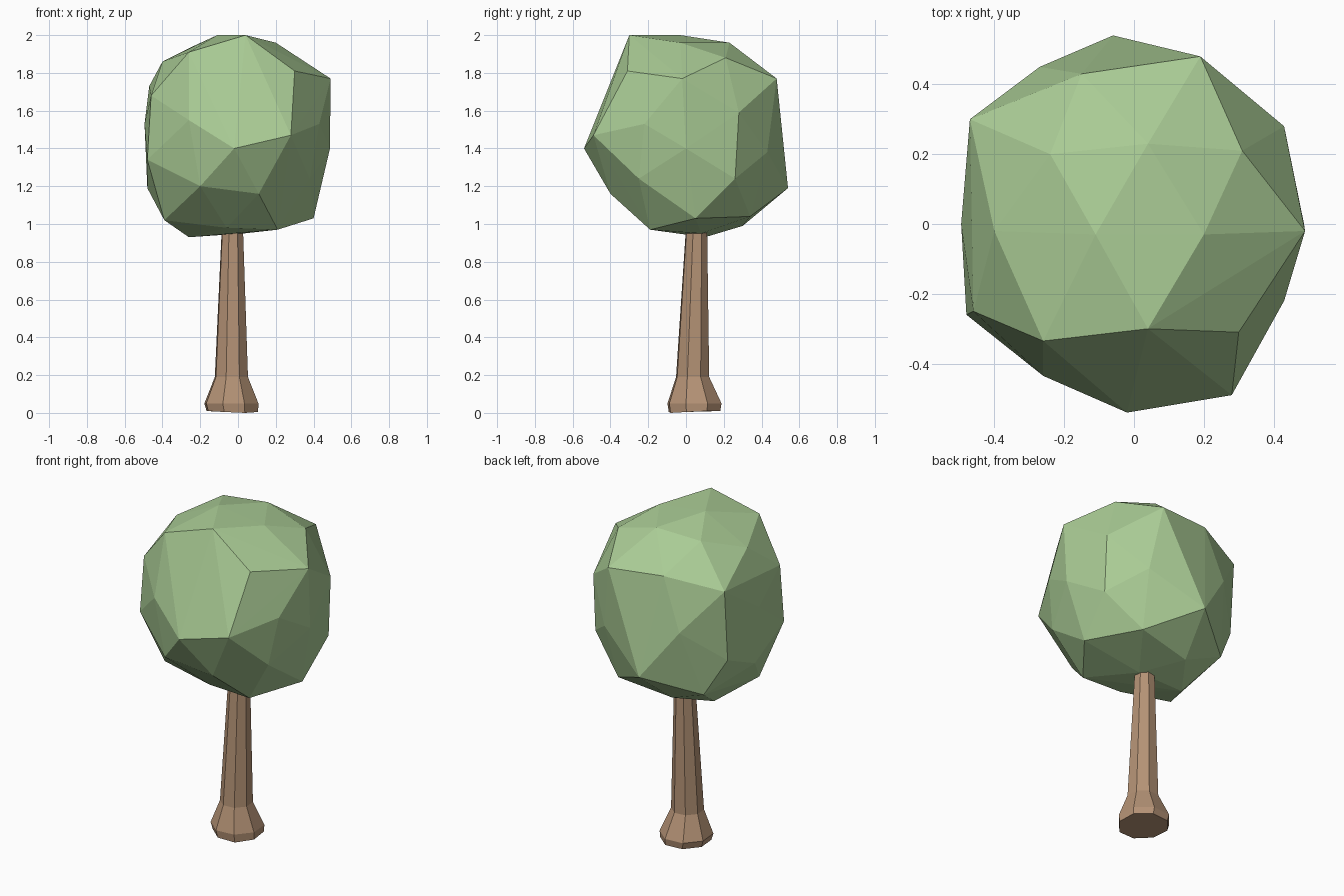
import bpy, bmesh, math


def material(name, color):
    mat = bpy.data.materials.new(name)
    mat.diffuse_color = color
    return mat


def add_object(name, bm, mat):
    bmesh.ops.recalc_face_normals(bm, faces=bm.faces)
    mesh = bpy.data.meshes.new(name)
    bm.to_mesh(mesh)
    bm.free()
    mesh.materials.append(mat)
    obj = bpy.data.objects.new(name, mesh)
    bpy.context.collection.objects.link(obj)


# Trunk: eight-sided tapering profile with a flared foot (x, y, radius, z)
SIDES = 8
TURN = math.radians(27.5)
bm = bmesh.new()
rings = []
for cx, cy, r, z in [(-0.03, 0.045, 0.143, 0.01), (-0.035, 0.045, 0.15, 0.05),
                     (-0.035, 0.035, 0.092, 0.19), (-0.03, 0.055, 0.06, 0.95),
                     (-0.03, 0.055, 0.055, 1.1)]:
    angles = [TURN + math.tau * i / SIDES for i in range(SIDES)]
    rings.append([bm.verts.new((cx + r * math.cos(a), cy + r * math.sin(a), z))
                  for a in angles])
for v, dz in zip(rings[0], (0, 0, 0, 0, 0, -0.005, -0.01, -0.005)):
    v.co.z += dz
for low, high in zip(rings, rings[1:]):
    for i in range(SIDES):
        j = (i + 1) % SIDES
        bm.faces.new((low[i], low[j], high[j], high[i]))
bm.faces.new(rings[0])
bm.faces.new(rings[-1])
add_object("trunk", bm, material("bark", (0.46, 0.29, 0.18, 1)))

# Crown: faceted hull around its corners, listed from top to bottom
corners = [
    (0.04, -0.30, 2.0), (-0.11, -0.03, 2.0), (0.20, -0.03, 1.96),
    (0.04, 0.23, 1.96), (-0.24, 0.20, 1.94), (-0.26, -0.335, 1.91),
    (0.31, 0.21, 1.88), (-0.40, -0.02, 1.86), (0.30, -0.31, 1.81),
    (-0.15, 0.43, 1.79), (0.49, -0.02, 1.77), (0.19, 0.48, 1.77),
    (-0.47, 0.30, 1.73), (-0.46, -0.25, 1.68), (0.43, 0.28, 1.59),
    (-0.26, -0.435, 1.55), (0.43, -0.22, 1.53), (-0.495, 0.0, 1.53),
    (0.05, 0.50, 1.50), (-0.27, 0.45, 1.48), (0.28, -0.49, 1.47),
    (-0.02, -0.54, 1.40), (0.487, 0.0, 1.40), (0.25, 0.43, 1.38),
    (-0.48, -0.26, 1.34), (-0.47, 0.27, 1.30), (0.43, 0.26, 1.24),
    (0.38, -0.25, 1.24), (-0.20, -0.42, 1.20), (-0.48, 0.02, 1.19),
    (-0.06, 0.54, 1.19), (0.11, -0.40, 1.16), (-0.35, 0.33, 1.08),
    (0.22, 0.34, 1.04), (0.40, 0.05, 1.03), (-0.39, -0.15, 1.02),
    (-0.12, 0.30, 0.99), (-0.06, -0.19, 0.98), (0.21, -0.19, 0.97),
    (0.03, 0.08, 0.95), (-0.26, 0.10, 0.93),
]
bm = bmesh.new()
for co in corners:
    bm.verts.new(co)
bmesh.ops.convex_hull(bm, input=bm.verts)
bmesh.ops.delete(bm, geom=[v for v in bm.verts if not v.link_faces], context='VERTS')
add_object("crown", bm, material("leaves", (0.40, 0.60, 0.30, 1)))
